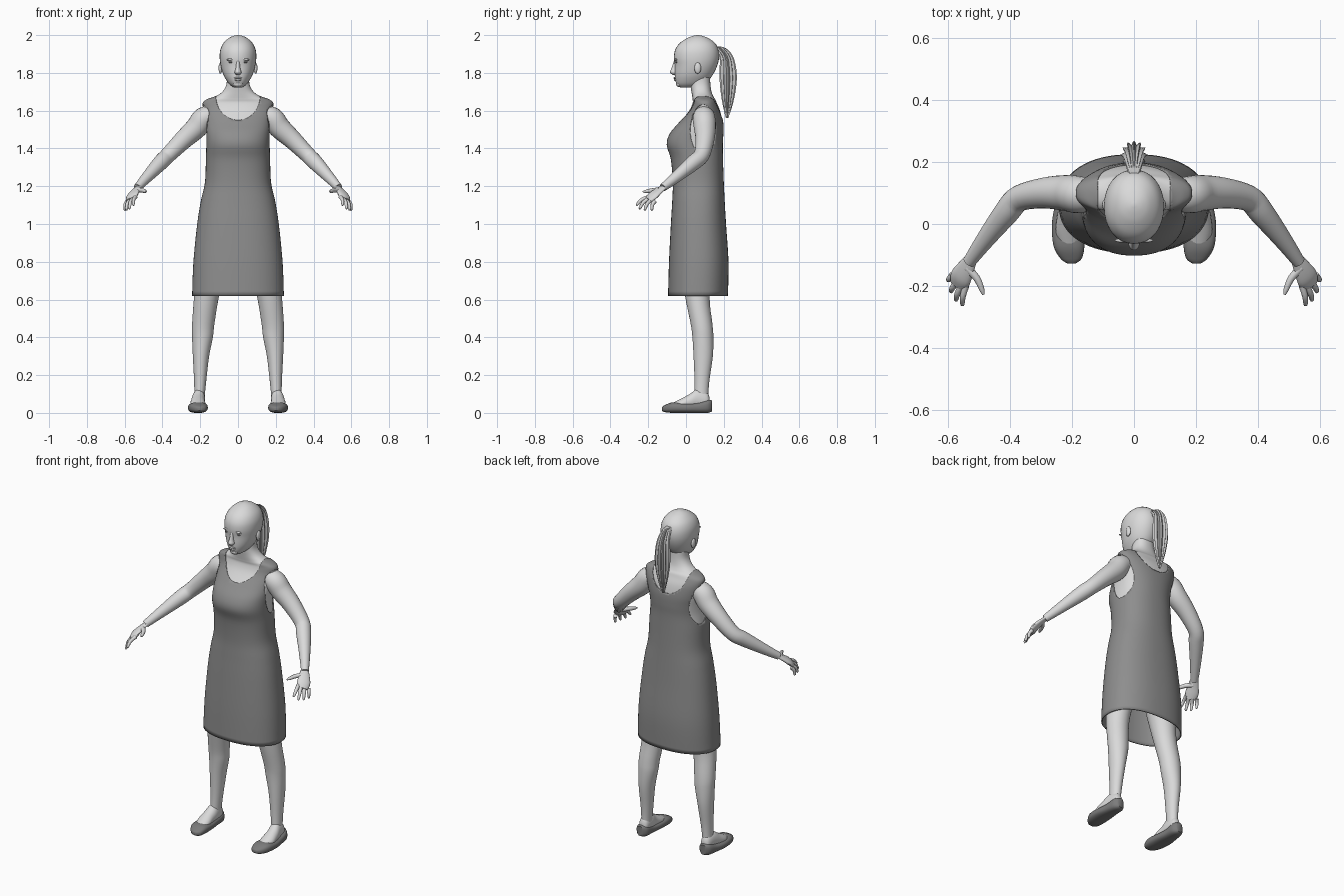
import bpy, bmesh
from math import sin, cos, pi, tau, radians
from mathutils import Vector, Matrix

if "Cube" in bpy.data.objects:
    bpy.data.objects.remove(bpy.data.objects["Cube"])
parts = []


def material(name, v):
    m = bpy.data.materials.new(name)
    m.use_nodes = True
    m.diffuse_color = (v, v, v, 1)
    m.node_tree.nodes["Principled BSDF"].inputs["Base Color"].default_value = (v, v, v, 1)
    return m


skin = material("pale skin", 0.7)
cloth = material("grey cloth", 0.27)
leather = material("dark leather", 0.2)
hair = material("light hair", 0.55)
dark = material("dark eyes", 0.25)


def finish(name, bm, mat, mirror=False):
    bmesh.ops.recalc_face_normals(bm, faces=bm.faces)
    me = bpy.data.meshes.new(name)
    bm.to_mesh(me)
    bm.free()
    me.materials.append(mat)
    ob = bpy.data.objects.new(name, me)
    bpy.context.collection.objects.link(ob)
    if mirror:
        ob.modifiers.new("Mirror", "MIRROR").use_mirror_merge = False
    parts.append(ob)
    return ob


def smooth_rows(rows, steps):
    """Catmull-Rom interpolation of equal-length tuples."""
    out = []
    for i in range(len(rows) - 1):
        p0, p1, p2, p3 = (rows[max(0, min(len(rows) - 1, i + k))] for k in (-1, 0, 1, 2))
        for s in range(steps):
            t = s / steps
            out.append([b + 0.5 * t * (c - a + t * (2*a - 5*b + 4*c - d + t * (3*(b - c) + d - a)))
                        for a, b, c, d in zip(p0, p1, p2, p3)])
    return out + [list(rows[-1])]


def bridge(rings, caps=True):
    bm = bmesh.new()
    vs = [[bm.verts.new(p) for p in ring] for ring in rings]
    n = len(vs[0])
    for a, b in zip(vs, vs[1:]):
        for i in range(n):
            bm.faces.new((a[i], a[(i + 1) % n], b[(i + 1) % n], b[i]))
    if caps:
        bm.faces.new(vs[0])
        bm.faces.new(vs[-1])
    return bm


def loft(rows, n=32, power=2.0, axis="z", steps=4, caps=True, flutes=0):
    """Rows: position on axis, centre x, half width, low and high of the third axis."""
    rings = []
    for t, cx, a, lo, hi in smooth_rows(rows, steps):
        ring = []
        for i in range(n):
            q = tau * i / n
            c, s = cos(q), sin(q)
            k = 1 + 0.16 * cos(flutes * q) if flutes else 1
            u = cx + k * a * abs(c) ** (2 / power) * (1 if c > 0 else -1)
            w = (lo + hi) / 2 + k * (hi - lo) / 2 * abs(s) ** (2 / power) * (1 if s > 0 else -1)
            ring.append((u, w, t) if axis == "z" else (u, t, w))
        rings.append(ring)
    return bridge(rings, caps)


def tube(points, n=16, side=(0, 1, 0), flat=1.0, steps=4):
    """Tapered limb along points of x, y, z, radius."""
    pts = smooth_rows(points, steps)
    rings = []
    for i, p in enumerate(pts):
        d = Vector(pts[min(i + 1, len(pts) - 1)][:3]) - Vector(pts[max(i - 1, 0)][:3])
        d.normalize()
        s = Vector(side)
        s = (s - d * s.dot(d)).normalized()
        u = d.cross(s) * flat
        rings.append([Vector(p[:3]) + p[3] * (s * cos(tau * k / n) + u * sin(tau * k / n))
                      for k in range(n)])
    return bridge(rings)


def ball(name, loc, size, mat, mirror=False, tilt=0):
    bm = bmesh.new()
    bmesh.ops.create_uvsphere(
        bm, u_segments=16, v_segments=10, radius=1,
        matrix=Matrix.Translation(loc) @ Matrix.Rotation(tilt, 4, "Y") @ Matrix.Diagonal((*size, 1)))
    return finish(name, bm, mat, mirror)


# Dress and upper body share one outline
outline = [(.62, 0, .243, -.095, .222), (.8, 0, .236, -.09, .225), (1.0, 0, .216, -.08, .212),
           (1.12, 0, .197, -.073, .205), (1.22, 0, .175, -.07, .2), (1.34, 0, .17, -.08, .196),
           (1.42, 0, .168, -.102, .195), (1.48, 0, .17, -.085, .198), (1.54, 0, .176, -.035, .197),
           (1.6, 0, .184, .012, .185), (1.64, 0, .187, .03, .168), (1.66, 0, .165, .03, .16),
           (1.675, 0, .125, .028, .15), (1.7, 0, .088, .024, .14), (1.74, 0, .066, .018, .134),
           (1.8, 0, .064, .018, .132)]


def opening(p):
    """Negative inside the neckline and the armholes."""
    neck = (p.x / .118) ** 2 + (min(p.z - 1.68, 0) / .13) ** 2 - 1
    arm = ((p.y - .09) / .068) ** 2 + ((p.z - 1.5) / .132) ** 2 - 1
    return min(neck, arm) if abs(p.x) > .1 else neck


bm = loft(outline, n=64, power=2.3, steps=5, caps=False)
cuts = []
for e in list(bm.edges):
    a, b = (opening(v.co) for v in e.verts)
    if a * b < 0:
        cuts.append(bmesh.utils.edge_split(e, e.verts[0], a / (a - b))[1])
bmesh.ops.connect_verts(bm, verts=cuts)
bmesh.ops.delete(bm, geom=[f for f in bm.faces if opening(f.calc_center_median()) < 0], context="FACES")
dress = finish("dress", bm, cloth)
thick = dress.modifiers.new("Thickness", "SOLIDIFY")
thick.thickness = .007
thick.offset = -1

body = [(z, x, a - .005, lo + .005, hi - .005) for z, x, a, lo, hi in outline[5:]]
finish("upper_body", loft(body, n=48, power=2.3), skin)

# Head and face
finish("head", loft([(1.722, 0, .022, -.03, .05), (1.74, 0, .046, -.05, .1), (1.77, 0, .067, -.058, .128),
                     (1.8, 0, .081, -.06, .148), (1.84, 0, .092, -.06, .166), (1.88, 0, .097, -.064, .175),
                     (1.92, 0, .094, -.058, .172), (1.955, 0, .079, -.036, .156), (1.982, 0, .052, .002, .122),
                     (1.995, 0, .027, .034, .09), (2.0, 0, .005, .057, .067)], power=2.1), skin)
finish("nose", loft([(1.79, 0, .01, -.07, -.04), (1.803, 0, .018, -.085, -.04),
                     (1.825, 0, .012, -.077, -.04), (1.862, 0, .009, -.064, -.04)], n=16), skin)
ball("upper_lip", (0, -.058, 1.773), (.023, .008, .005), skin)
ball("lower_lip", (0, -.056, 1.763), (.02, .008, .006), skin)
ball("chin", (0, -.036, 1.741), (.026, .017, .016), skin)
ball("brow", (.037, -.053, 1.872), (.025, .007, .006), skin, True, .12)
ball("eye", (.036, -.051, 1.857), (.015, .006, .005), dark, True)
ball("ear", (.093, .062, 1.825), (.01, .018, .03), skin, True)

# Ponytail with fluted strands
finish("ponytail", loft([(1.94, 0, .013, .15, .18), (1.925, 0, .02, .155, .215), (1.88, 0, .029, .183, .247),
                         (1.8, 0, .036, .183, .262), (1.72, 0, .034, .187, .259), (1.63, 0, .021, .198, .243),
                         (1.56, 0, .005, .212, .222)], n=72, flutes=12), hair)

# Arms and hands
finish("arm", tube([(.13, .095, 1.575, .05), (.18, .095, 1.56, .06), (.22, .1, 1.51, .058),
                    (.29, .1, 1.445, .05), (.37, .083, 1.365, .042), (.41, .04, 1.325, .041),
                    (.48, -.05, 1.25, .03), (.532, -.122, 1.193, .021)], n=24), skin, True)
across = (.07, .05, -.02)
finish("palm", tube([(.525, -.112, 1.2, .021), (.545, -.147, 1.174, .031), (.56, -.175, 1.15, .037),
                     (.567, -.198, 1.128, .03)], side=across, flat=.42), skin, True)
fingers = {
    "index": ((.543, -.2, 1.143), (.555, -.264, 1.1)),
    "middle": ((.557, -.196, 1.135), (.576, -.248, 1.08)),
    "ring": ((.572, -.184, 1.127), (.592, -.22, 1.074)),
    "little": ((.586, -.165, 1.12), (.6, -.182, 1.073)),
}
for label, (base, tip) in fingers.items():
    base, tip = Vector(base), Vector(tip)
    mid = base.lerp(tip, .5) + Vector((.004, -.004, .006))
    finish(label + "_finger", tube([(*base, .011), (*mid, .0095), (*base.lerp(tip, .92), .007),
                                    (*tip, .003)], n=10), skin, True)
finish("thumb", tube([(.54, -.14, 1.18, .014), (.508, -.175, 1.178, .012), (.492, -.21, 1.173, .009),
                      (.486, -.228, 1.171, .004)], n=10, side=(0, 0, 1)), skin, True)

# Legs, feet and shoes
finish("leg", loft([(.05, .205, .028, .045, .118), (.1, .203, .028, .045, .118), (.18, .2, .033, .045, .125),
                    (.3, .196, .043, .04, .142), (.4, .188, .055, .034, .145), (.47, .184, .059, .025, .14),
                    (.62, .166, .066, -.005, .125), (.8, .135, .08, -.03, .15),
                    (.98, .1, .09, -.05, .18)]), skin, True)
finish("foot", loft([(-.085, .207, .025, .02, .045), (-.03, .212, .04, .015, .073), (.02, .212, .037, .015, .1),
                     (.06, .208, .034, .015, .125), (.11, .206, .028, .015, .11),
                     (.125, .206, .015, .02, .08)], n=24, axis="y"), skin, True)
finish("shoe", loft([(-.128, .202, .012, .012, .03), (-.112, .203, .034, .004, .041),
                     (-.07, .21, .05, 0, .056), (0, .214, .051, 0, .052), (.06, .213, .043, 0, .054),
                     (.115, .21, .037, 0, .069), (.138, .21, .018, .008, .066)],
                    axis="y", power=2.6), leather, True)

# Smooth shading with kept sharp edges
bpy.ops.object.select_all(action="DESELECT")
for ob in parts:
    ob.select_set(True)
bpy.context.view_layer.objects.active = parts[0]
bpy.ops.object.shade_smooth_by_angle(angle=radians(50))
